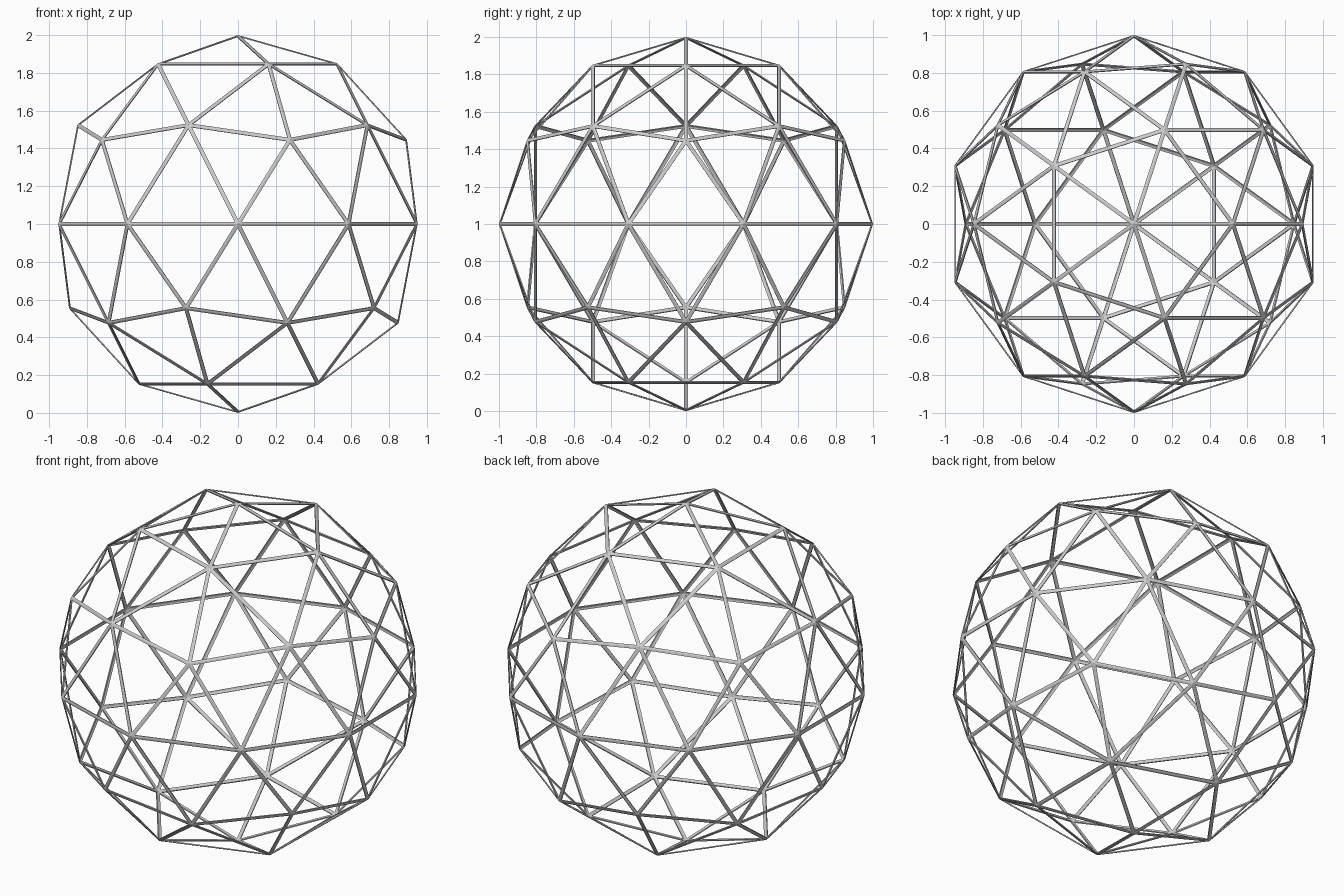
import bpy, bmesh

if "Cube" in bpy.data.objects:
    bpy.data.objects.remove(bpy.data.objects["Cube"])

# Geodesic sphere: a once-divided icosahedron
bpy.ops.mesh.primitive_ico_sphere_add(subdivisions=2, radius=1.0, location=(0, 0, 1))
frame = bpy.context.object
frame.name = "geodesic_frame"

# Open every triangle, leaving flat strips along the edges
bm = bmesh.new()
bm.from_mesh(frame.data)
panels = bm.faces[:]
bmesh.ops.inset_individual(bm, faces=panels, thickness=0.011, use_even_offset=True)
bmesh.ops.delete(bm, geom=panels, context='FACES')
bm.to_mesh(frame.data)
bm.free()

# Thin the strips into slim flat struts
shell = frame.modifiers.new("shell", 'SOLIDIFY')
shell.thickness = 0.006
shell.offset = -1
